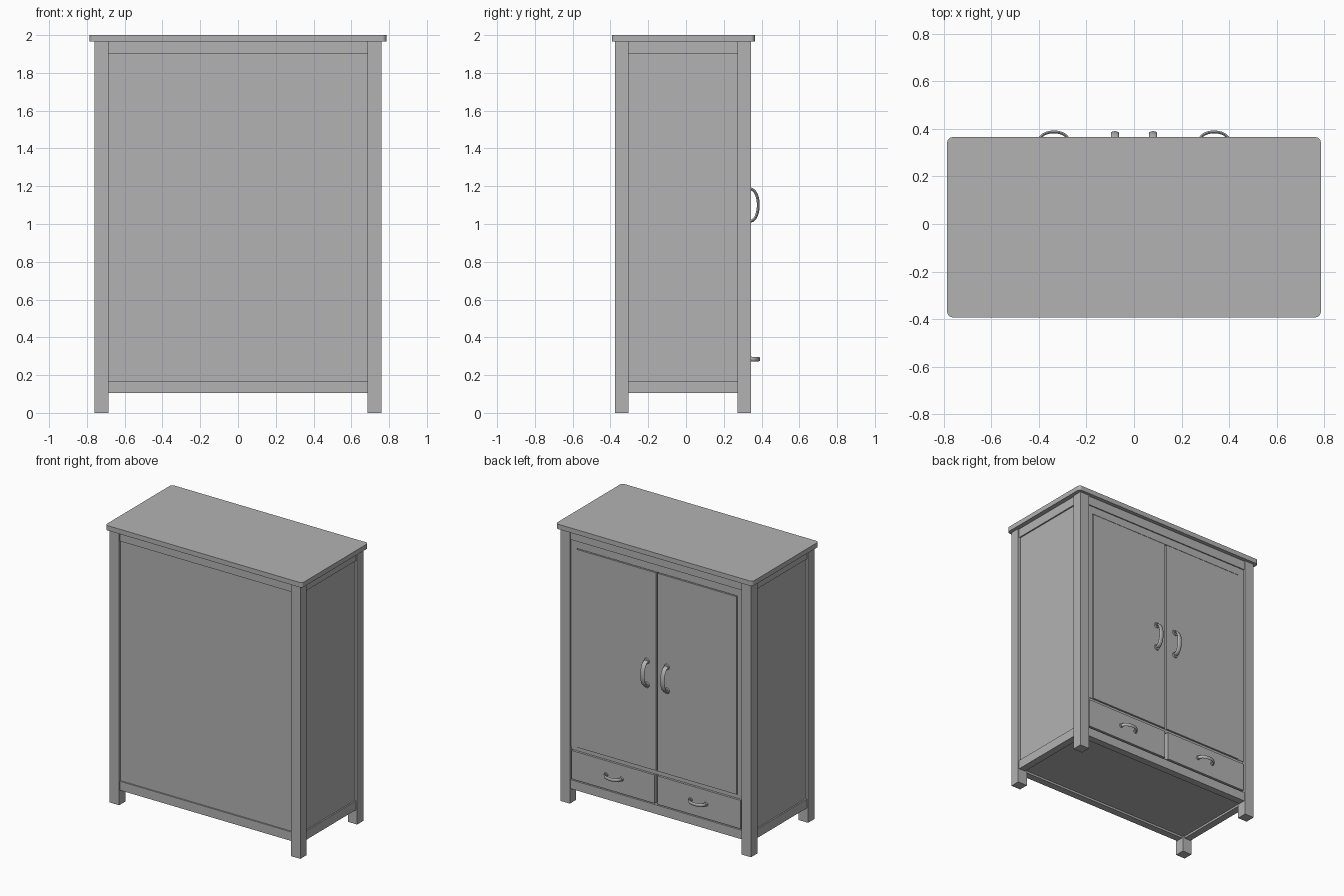
import bpy, bmesh, math
from mathutils import Vector

if "Cube" in bpy.data.objects:
    bpy.data.objects.remove(bpy.data.objects["Cube"])

grey = bpy.data.materials.new("plain_grey")
grey.use_nodes = True
grey.diffuse_color = (0.45, 0.45, 0.45, 1)
grey.node_tree.nodes["Principled BSDF"].inputs["Base Color"].default_value = (0.45, 0.45, 0.45, 1)


def add_object(name, bm, smooth=False):
    bmesh.ops.recalc_face_normals(bm, faces=bm.faces)
    for f in bm.faces:
        f.smooth = smooth
    mesh = bpy.data.meshes.new(name)
    bm.to_mesh(mesh)
    bm.free()
    mesh.materials.append(grey)
    obj = bpy.data.objects.new(name, mesh)
    bpy.context.collection.objects.link(obj)
    return obj


def box(name, x, y, z, bevel=0.0):
    bm = bmesh.new()
    bmesh.ops.create_cube(bm, size=1)
    for v in bm.verts:
        for i, (lo, hi) in enumerate((x, y, z)):
            v.co[i] = lo if v.co[i] < 0 else hi
    if bevel:
        upright = [e for e in bm.edges if abs(e.verts[0].co.z - e.verts[1].co.z) > 0.001]
        bmesh.ops.bevel(bm, geom=upright, offset=bevel, segments=5, profile=0.5, affect="EDGES")
    return add_object(name, bm)


def handle(name, centre, half, depth, width, thick, vertical):
    """Bowed pull of oval section with a round rose at each end."""
    bm = bmesh.new()
    steps, sides = 20, 12
    along = Vector((0, 0, 1)) if vertical else Vector((1, 0, 0))
    across = Vector((1, 0, 0)) if vertical else Vector((0, 0, 1))
    out = Vector((0, 1, 0))
    c = Vector(centre)
    rings = []
    for i in range(steps + 1):
        a = math.pi * i / steps
        p = c + along * half * math.cos(a) + out * (depth - thick / 2) * math.sin(a) ** 0.8
        n = (along * math.cos(a) * depth + out * math.sin(a) * half).normalized()
        rings.append([bm.verts.new(p + n * thick / 2 * math.cos(t) + across * width / 2 * math.sin(t))
                      for t in (math.tau * k / sides for k in range(sides))])
    for r, s in zip(rings, rings[1:]):
        for k in range(sides):
            j = (k + 1) % sides
            bm.faces.new((r[k], r[j], s[j], s[k]))
    # roses
    for end in (-1, 1):
        base = c + along * half * end
        low, high = [[bm.verts.new(base + out * h + r * (along * math.cos(t) + across * math.sin(t)))
                      for t in (math.tau * k / 16 for k in range(16))]
                     for h, r in ((-0.002, width * 0.65), (0.008, width * 0.55))]
        for k in range(16):
            j = (k + 1) % 16
            bm.faces.new((low[k], low[j], high[j], high[k]))
        bm.faces.new(high)
        bm.faces.new(low[::-1])
    obj = add_object(name, bm, True)
    bpy.ops.object.select_all(action="DESELECT")
    bpy.context.view_layer.objects.active = obj
    obj.select_set(True)
    bpy.ops.object.shade_smooth_by_angle(angle=math.radians(40))


# Top board with rounded corners
box("top_board", (-0.785, 0.785), (-0.392, 0.365), (1.965, 2.0), 0.022)

# Corner posts
posts_y = {"front": (-0.375, -0.305), "back": (0.272, 0.345)}
for side, s in (("right", -1), ("left", 1)):
    x = sorted((s * 0.685, s * 0.76))
    for end, y in posts_y.items():
        box(f"{end}_{side}_post", x, y, (0, 1.965))

# Rails on all four sides
for level, z in (("lower", (0.105, 0.17)), ("upper", (1.90, 1.965))):
    box(f"front_{level}_rail", (-0.685, 0.685), (-0.367, -0.315), z)
    box(f"back_{level}_rail", (-0.685, 0.685), (0.285, 0.337), z)
    for side, s in (("right", -1), ("left", 1)):
        box(f"{side}_{level}_rail", sorted((s * 0.70, s * 0.752)), (-0.305, 0.272), z)

# Panels and floor
box("front_panel", (-0.685, 0.685), (-0.357, -0.335), (0.17, 1.90))
for side, s in (("right", -1), ("left", 1)):
    box(f"{side}_panel", sorted((s * 0.72, s * 0.742)), (-0.305, 0.272), (0.17, 1.90))
box("floor_panel", (-0.70, 0.70), (-0.315, 0.285), (0.12, 0.14))

# Face frame around the doors, with a backing behind the gaps
box("frame_backing", (-0.685, 0.685), (0.29, 0.312), (0.17, 1.90))
box("frame_head", (-0.685, 0.685), (0.312, 0.329), (1.845, 1.90))
box("frame_middle_rail", (-0.685, 0.685), (0.312, 0.325), (0.385, 0.41))

# Doors, drawers and their pulls
for side, s in (("right", -1), ("left", 1)):
    box(f"{side}_frame_stile", sorted((s * 0.64, s * 0.685)), (0.312, 0.329), (0.41, 1.845))
    box(f"{side}_door", sorted((s * 0.006, s * 0.636)), (0.312, 0.333), (0.414, 1.84))
    box(f"{side}_drawer", sorted((s * 0.012, s * 0.675)), (0.312, 0.341), (0.18, 0.385))
    handle(f"{side}_door_handle", (s * 0.08, 0.333, 1.10), 0.086, 0.057, 0.034, 0.015, True)
    handle(f"{side}_drawer_handle", (s * 0.337, 0.341, 0.285), 0.062, 0.052, 0.024, 0.012, False)
